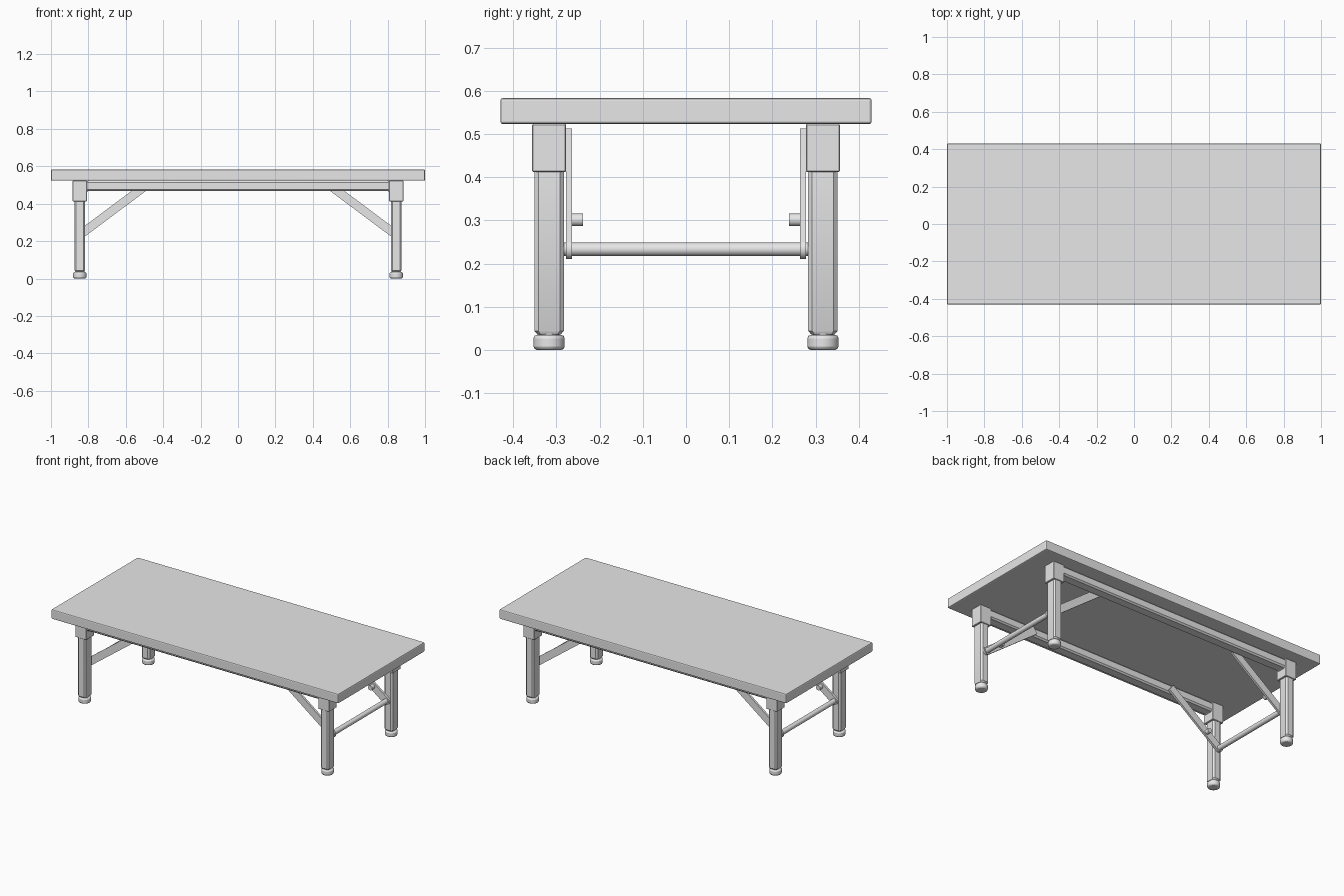
import bpy, bmesh, math
from mathutils import Vector, Matrix

if "Cube" in bpy.data.objects:
    bpy.data.objects.remove(bpy.data.objects["Cube"])

grey = bpy.data.materials.new("light_grey")
grey.diffuse_color = (0.8, 0.8, 0.8, 1)
grey.use_nodes = True
grey.node_tree.nodes["Principled BSDF"].inputs["Base Color"].default_value = grey.diffuse_color

LEG_X, LEG_Y = 0.846, 0.317      # leg centre lines
HALF_X, HALF_Y = 0.028, 0.034    # half section of the leg tube
RAIL_Z = 0.495                   # rail centre height


def finish(bm, name, bevel=0, segments=1, smooth=False):
    bmesh.ops.recalc_face_normals(bm, faces=bm.faces)
    me = bpy.data.meshes.new(name)
    bm.to_mesh(me)
    bm.free()
    me.materials.append(grey)
    ob = bpy.data.objects.new(name, me)
    bpy.context.collection.objects.link(ob)
    if bevel:
        mod = ob.modifiers.new("bevel", 'BEVEL')
        mod.width, mod.segments = bevel, segments
        mod.limit_method, mod.angle_limit = 'ANGLE', math.radians(40)
    if smooth:
        bpy.ops.object.select_all(action='DESELECT')
        ob.select_set(True)
        bpy.context.view_layer.objects.active = ob
        bpy.ops.object.shade_smooth_by_angle(angle=math.radians(35))
    return ob


def box(name, lo, hi, bevel=0, segments=1):
    lo, hi = Vector(lo), Vector(hi)
    bm = bmesh.new()
    bmesh.ops.create_cube(bm, size=1, matrix=Matrix.Translation((lo + hi) / 2)
                          @ Matrix.Diagonal((*(hi - lo), 1)))
    return finish(bm, name, bevel, segments)


def rod(name, start, end, radius, bevel=0):
    start, end = Vector(start), Vector(end)
    turn = (end - start).to_track_quat('Z', 'Y').to_matrix().to_4x4()
    bm = bmesh.new()
    bmesh.ops.create_cone(bm, cap_ends=True, segments=32, radius1=radius, radius2=radius,
                          depth=(end - start).length,
                          matrix=Matrix.Translation((start + end) / 2) @ turn)
    return finish(bm, name, bevel, 2, True)


def leg_frame(name, y):
    """Chamfered tube bent into two legs and a rail."""
    c, bend = 0.009, 0.047
    section = [(HALF_X - c, -HALF_Y), (HALF_X, c - HALF_Y), (HALF_X, HALF_Y - c), (HALF_X - c, HALF_Y)]
    section += [(-a, -b) for a, b in section]
    # stations: x, z, direction angle, section scale
    path = [(-LEG_X, 0.036, 90, 0.8), (-LEG_X, 0.044, 90, 1)]
    for i in range(7):
        t = math.radians(180 - 15 * i)
        path.append((-LEG_X + bend + bend * math.cos(t),
                     RAIL_Z - bend + bend * math.sin(t), 90 - 15 * i, 1))
    path += [(-x, z, -d, s) for x, z, d, s in reversed(path)]
    bm = bmesh.new()
    rings = []
    for x, z, d, s in path:
        d = math.radians(d)
        rings.append([bm.verts.new((x - math.sin(d) * a * s, y + b * s, z + math.cos(d) * a * s))
                      for a, b in section])
    for r, q in zip(rings, rings[1:]):
        for i in range(8):
            j = (i + 1) % 8
            bm.faces.new((r[i], r[j], q[j], q[i]))
    bm.faces.new(rings[0])
    bm.faces.new(rings[-1])
    finish(bm, name, smooth=True)


def brace(name, sx, sy):
    """Flat diagonal bar with a round lower end."""
    half, length, slope = 0.023, 0.437, math.atan(0.746)
    outline = [(length, -half), (length, half)]
    outline += [(half * math.cos(math.radians(a)), half * math.sin(math.radians(a)))
                for a in range(90, 271, 15)]
    bm = bmesh.new()
    verts = []
    for u, v in outline:
        x = -LEG_X + u * math.cos(slope) - v * math.sin(slope)
        z = 0.233 + u * math.sin(slope) + v * math.cos(slope)
        verts.append(bm.verts.new((-sx * x, sy * 0.264, z)))
    face = bm.faces.new(verts)
    new = bmesh.ops.extrude_face_region(bm, geom=[face])["geom"]
    bmesh.ops.translate(bm, vec=(0, sy * 0.014, 0),
                        verts=[v for v in new if isinstance(v, bmesh.types.BMVert)])
    finish(bm, name, smooth=True)


# Table top
box("table_top", (-1, -0.43, 0.523), (1, 0.43, 0.583), 0.006, 2)

for sy, side in ((-1, "front"), (1, "back")):
    leg_frame(side + "_leg_frame", sy * LEG_Y)
    for sx, end in ((-1, "left"), (1, "right")):
        tag = f"{side}_{end}_"
        x, y = sx * LEG_X, sy * LEG_Y
        # Corner socket around the leg top
        box(tag + "socket", (x - 0.038, y - 0.039, 0.412), (x + 0.038, y + 0.039, 0.523), 0.002)
        # Foot cap and the short neck inside the leg
        rod(tag + "foot", (x, y, 0), (x, y, 0.035), 0.036, 0.008)
        rod(tag + "foot_neck", (x, y, 0.03), (x, y, 0.042), 0.024)
        # Diagonal brace with its locking pin
        brace(tag + "brace", sx, sy)
        px = sx * 0.754
        rod(tag + "pin", (px, sy * 0.27, 0.301), (px, sy * 0.238, 0.301), 0.0145)

# Cross bars joining the legs at each end
for sx, end in ((-1, "left"), (1, "right")):
    rod(end + "_cross_bar", (sx * LEG_X, -0.29, 0.233), (sx * LEG_X, 0.29, 0.233), 0.0155)
